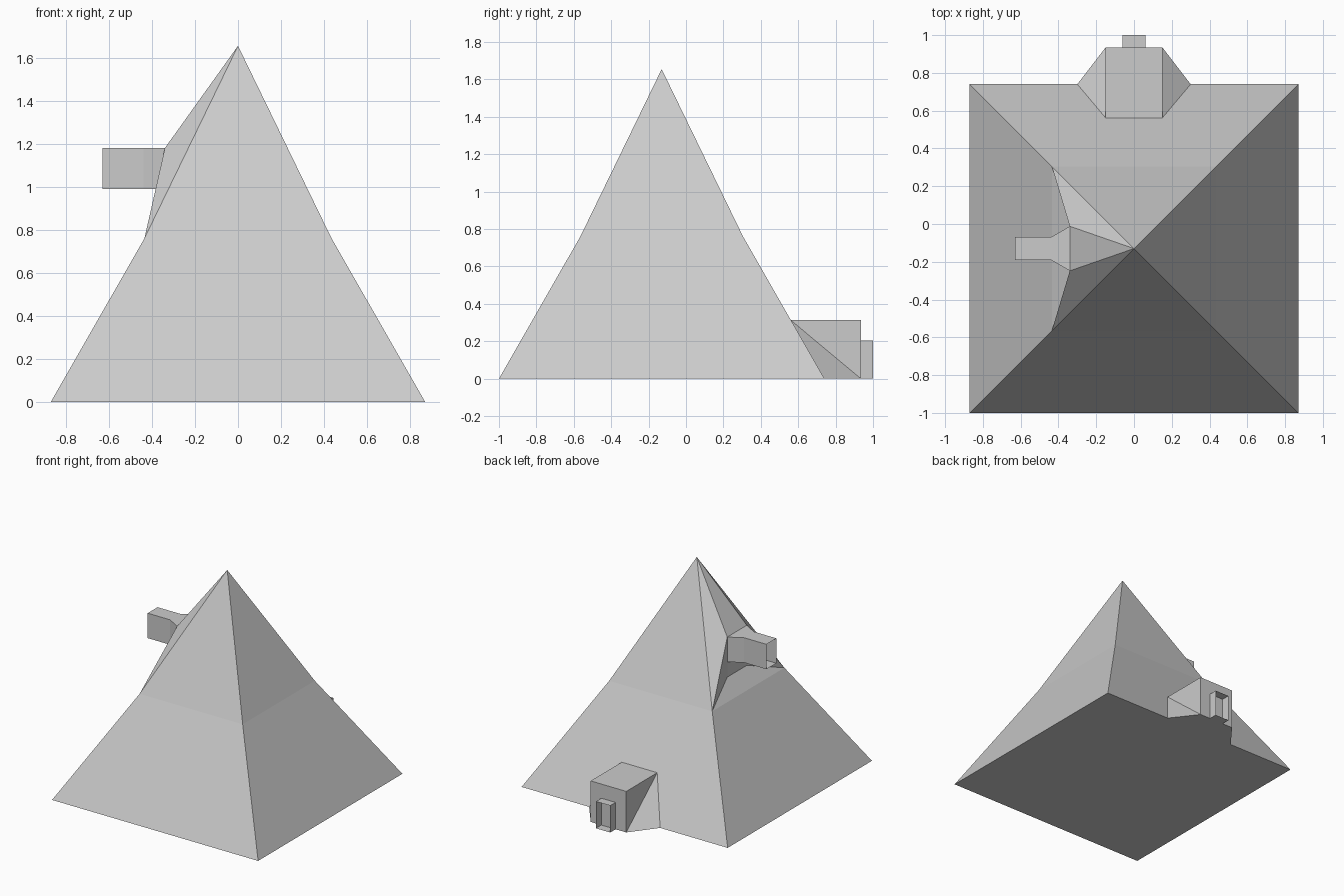
import bpy
import bmesh

cube = bpy.data.objects.get("Cube")
if cube:
    bpy.data.objects.remove(cube, do_unlink=True)

stone = bpy.data.materials.new("pale_grey_stone")
stone.use_nodes = True
colour = (0.6, 0.6, 0.6, 1)
stone.diffuse_color = colour
stone.node_tree.nodes["Principled BSDF"].inputs["Base Color"].default_value = colour


def build(name, faces):
    """Make a flat-shaded object from faces given as lists of corner points."""
    bm = bmesh.new()
    for corners in faces:
        bm.faces.new([bm.verts.new(c) for c in corners])
    bmesh.ops.remove_doubles(bm, verts=bm.verts, dist=0.0005)
    bmesh.ops.recalc_face_normals(bm, faces=bm.faces)
    mesh = bpy.data.meshes.new(name)
    bm.to_mesh(mesh)
    bm.free()
    mesh.materials.append(stone)
    obj = bpy.data.objects.new(name, mesh)
    bpy.context.collection.objects.link(obj)
    return obj


def bands(lower, upper):
    """Quads joining two matching rings of points."""
    n = len(lower)
    return [[lower[i], lower[(i + 1) % n], upper[(i + 1) % n], upper[i]] for i in range(n)]


CY = -0.13  # centre line of the pyramid in y


def square(half, z):
    return [(sx * half, CY + sy * half, z)
            for sx, sy in ((-1, -1), (1, -1), (1, 1), (-1, 1))]


# Pyramid with a steeper upper half; its right upper side swells into a hood
base, waist = square(0.87, 0), square(0.435, 0.76)
apex = (0, CY, 1.655)
faces = [base] + bands(base, waist)
faces += [[waist[i], waist[i + 1], apex] for i in range(3)]
HX, TOP, FLOOR, HALF = -0.34, 1.18, 0.874, 0.118
hood = [(HX, CY + s * HALF, TOP) for s in (-1, 1)]
sill = [(HX, CY + s * HALF, FLOOR) for s in (-1, 1)]
sides = (waist[0], waist[3])
for corner, h, s in zip(sides, hood, sill):
    faces += [[corner, h, apex], [corner, s, h]]
faces += [[hood[0], hood[1], apex],
          [hood[0], hood[1], sill[1], sill[0]],
          [sides[0], sides[1], sill[1], sill[0]]]
build("pyramid", faces)


# Spout: an open tube that narrows away from the hood
def tube_ring(x, half):
    return [(x, CY + sy * half, z)
            for sy, z in ((-1, 0.99), (1, 0.99), (1, TOP), (-1, TOP))]


rings = [tube_ring(HX, HALF), tube_ring(-0.44, 0.06), tube_ring(-0.63, 0.06)]
build("side_spout", bands(rings[0], rings[1]) + bands(rings[1], rings[2]))

# Entrance porch with splayed sides
W, BACK, FRONT, ROOF = 0.15, 0.56, 0.935, 0.313
roof = [(-W, BACK, ROOF), (W, BACK, ROOF), (W, FRONT, ROOF), (-W, FRONT, ROOF)]
feet = [(-W, FRONT, 0), (W, FRONT, 0)]
wings = [(-2 * W, 0.74, 0), (2 * W, 0.74, 0)]
faces = [roof, [feet[0], feet[1], roof[2], roof[3]],
         [wings[0], wings[1], feet[1], feet[0]]]
for top_back, top_front, foot, wing in ((roof[0], roof[3], feet[0], wings[0]),
                                        (roof[1], roof[2], feet[1], wings[1])):
    faces += [[top_back, top_front, foot], [top_back, foot, wing]]
build("entrance_porch", faces)


# Doorway: a short open-fronted surround
def door_ring(y):
    return [(-0.06, y, 0), (0.06, y, 0), (0.06, y, 0.205), (-0.06, y, 0.205)]


build("doorway", bands(door_ring(FRONT), door_ring(1.0)))
